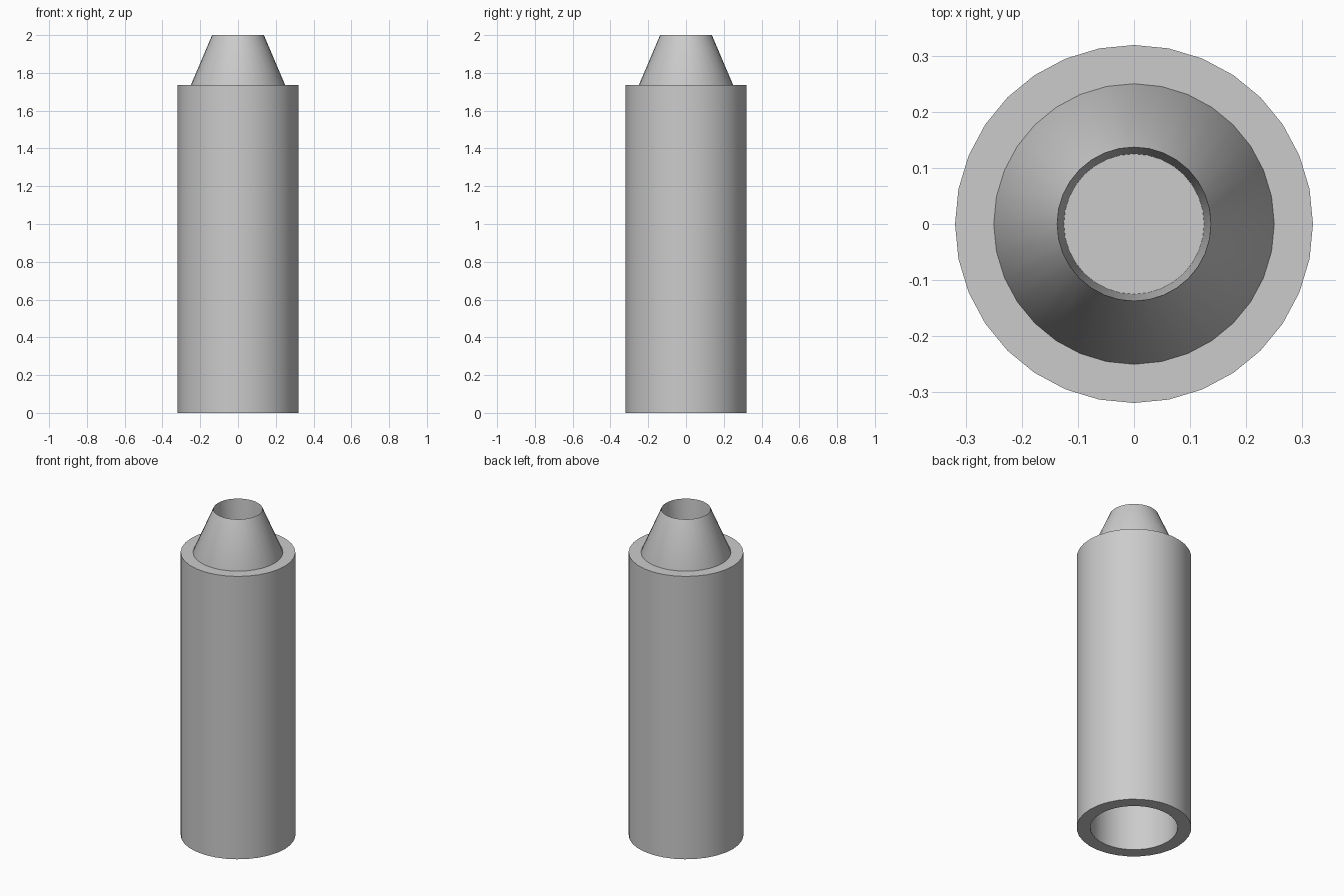
import bpy, bmesh, math

SIDES = 32
SHOULDER_Z = 1.735

cube = bpy.data.objects.get("Cube")
if cube:
    bpy.data.objects.remove(cube, do_unlink=True)

grey = bpy.data.materials.new("plain_grey")
grey.use_nodes = True
colour = (0.6, 0.6, 0.6, 1)
grey.diffuse_color = colour
grey.node_tree.nodes["Principled BSDF"].inputs["Base Color"].default_value = colour


def lathe(name, profile, closed=False):
    """Turn a (radius, height) profile around the z axis."""
    bm = bmesh.new()
    verts = [bm.verts.new((r, 0, z)) for r, z in profile]
    pairs = list(zip(verts, verts[1:]))
    if closed:
        pairs.append((verts[-1], verts[0]))
    edges = [bm.edges.new(p) for p in pairs]
    bmesh.ops.spin(bm, geom=verts + edges, cent=(0, 0, 0), axis=(0, 0, 1),
                   angle=math.tau, steps=SIDES, use_duplicate=False)
    bmesh.ops.remove_doubles(bm, verts=bm.verts, dist=0.0005)
    bmesh.ops.recalc_face_normals(bm, faces=bm.faces)
    mesh = bpy.data.meshes.new(name)
    bm.to_mesh(mesh)
    bm.free()
    mesh.materials.append(grey)
    obj = bpy.data.objects.new(name, mesh)
    bpy.context.collection.objects.link(obj)
    bpy.ops.object.select_all(action="DESELECT")
    obj.select_set(True)
    bpy.context.view_layer.objects.active = obj
    bpy.ops.object.shade_smooth_by_angle(angle=math.radians(30))
    return obj


# Thick tube, open below, with a flat shoulder on top
lathe("tube_body", [(0, SHOULDER_Z), (0.319, SHOULDER_Z), (0.319, 0),
                    (0.243, 0), (0.243, 1.65), (0, 1.65)])

# Hollow tapered nozzle with a sharp rim, seated in the shoulder
lathe("nozzle", [(0.125, 1.725), (0.125, SHOULDER_Z), (0.137, 2),
                 (0.25, SHOULDER_Z), (0.25, 1.725)], closed=True)
